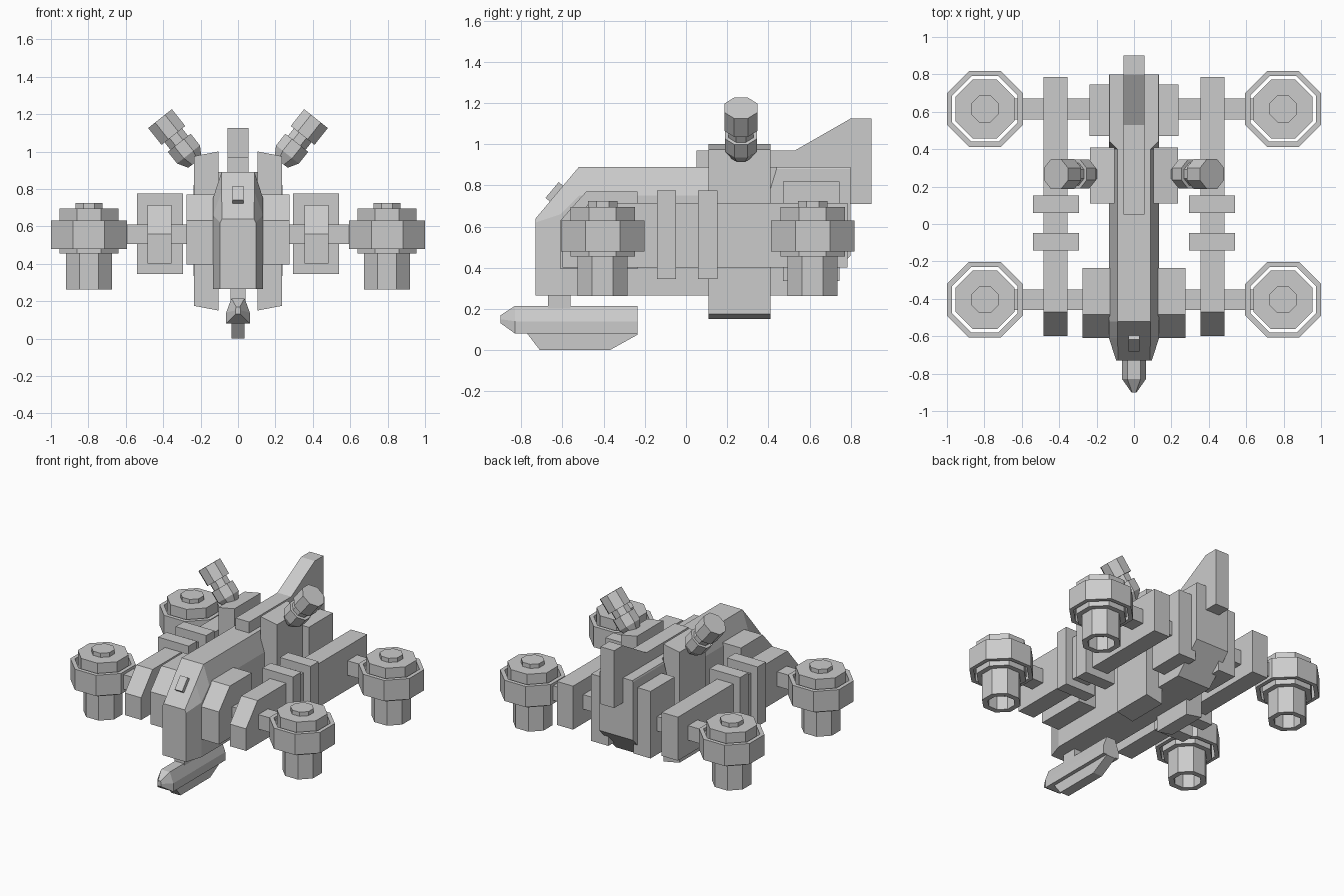
import bpy, bmesh, math
from mathutils import Matrix, Vector

if "Cube" in bpy.data.objects:
    bpy.data.objects.remove(bpy.data.objects["Cube"])

grey = bpy.data.materials.new("hull_grey")
grey.diffuse_color = (0.6, 0.6, 0.6, 1)
grey.use_nodes = True
grey.node_tree.nodes["Principled BSDF"].inputs["Base Color"].default_value = grey.diffuse_color


def make(name, verts, faces, matrix=None):
    bm = bmesh.new()
    vs = [bm.verts.new(v) for v in verts]
    for f in faces:
        bm.faces.new([vs[i] for i in f])
    bmesh.ops.recalc_face_normals(bm, faces=bm.faces[:])
    me = bpy.data.meshes.new(name)
    if matrix:
        bm.transform(matrix)
    bm.to_mesh(me)
    bm.free()
    me.materials.append(grey)
    ob = bpy.data.objects.new(name, me)
    bpy.context.collection.objects.link(ob)
    return ob


def loft(name, rings, caps=True, matrix=None):
    """Bridge equal-sized rings of points; without caps the loft closes on itself."""
    n, m = len(rings[0]), len(rings)
    faces = []
    for r in range(m - 1 if caps else m):
        a, b = r * n, (r + 1) % m * n
        faces += [(a + i, a + (i + 1) % n, b + (i + 1) % n, b + i) for i in range(n)]
    if caps:
        faces += [tuple(range(n)), tuple(range((m - 1) * n, m * n))]
    return make(name, [p for ring in rings for p in ring], faces, matrix)


def prism(name, pts, axis, a, b):
    """Extrude a yz profile along x, or an xz profile along y."""
    if axis == 'x':
        return loft(name, [[(t, u, v) for u, v in pts] for t in (a, b)])
    return loft(name, [[(u, t, v) for u, v in pts] for t in (a, b)])


def box(name, x0, x1, y0, y1, z0, z1):
    return prism(name, [(y0, z0), (y1, z0), (y1, z1), (y0, z1)], 'x', x0, x1)


def octagon(r, z):
    """Octagon with flats facing the axes; r is the distance to a flat."""
    R = r / math.cos(math.pi / 8)
    return [(R * math.cos(math.pi / 8 + i * math.pi / 4),
             R * math.sin(math.pi / 8 + i * math.pi / 4), z) for i in range(8)]


def turned(name, profile, matrix, caps=True):
    return loft(name, [octagon(r, z) for r, z in profile], caps, matrix)


# Main hull: y, half width, bottom, shoulder height, top half width, top
sections = [(-0.73, 0.095, 0.265, 0.62, 0.085, 0.64),
            (-0.61, 0.134, 0.265, 0.66, 0.088, 0.783),
            (-0.52, 0.134, 0.265, 0.75, 0.088, 0.89),
            (0.40, 0.134, 0.265, 0.75, 0.088, 0.89),
            (0.44, 0.134, 0.265, 0.88, 0.13, 0.89),
            (0.61, 0.134, 0.265, 0.88, 0.13, 0.89),
            (0.80, 0.134, 0.46, 0.88, 0.13, 0.89)]
loft("hull", [[(-h, y, zb), (h, y, zb), (h, y, zs), (t, y, zt), (-t, y, zt), (-h, y, zs)]
              for y, h, zb, zs, t, zt in sections])

# Spine and tail fin
prism("tail_fin", [(0.05, 0.85), (0.05, 0.97), (0.53, 0.97), (0.80, 1.125),
                   (0.90, 1.125), (0.90, 0.71), (0.78, 0.71), (0.78, 0.85)],
      'x', -0.055, 0.055)

# Small sensor block on the sloping nose
slope = math.atan2(0.25, 0.21)
sensor = box("nose_sensor", -0.03, 0.03, -0.05, 0.05, -0.03, 0.02)
sensor.data.transform(Matrix.Translation((0, -0.635, 0.765)) @ Matrix.Rotation(slope, 4, 'X'))

# Chin gun: post, housing, tapered muzzle and keel
box("gun_post", -0.04, 0.04, -0.67, -0.56, 0.20, 0.28)


def gun_section(y, w, t, z0, z1, z2):
    return [(-w, y, z0), (w, y, z0), (w, y, z1), (t, y, z2), (-t, y, z2), (-w, y, z1)]


loft("gun_housing", [gun_section(-0.90, 0.014, 0.010, 0.13, 0.15, 0.17),
                     gun_section(-0.83, 0.063, 0.035, 0.08, 0.14, 0.215),
                     gun_section(-0.235, 0.063, 0.035, 0.08, 0.14, 0.215)])
prism("gun_keel", [(-0.775, 0.085), (-0.71, 0.0), (-0.37, 0.0), (-0.235, 0.075), (-0.235, 0.085)],
      'x', -0.036, 0.036)

for s, side in ((1, "right"), (-1, "left")):
    # Armour plates clasping the middle of the hull
    prism(side + "_waist_plate", [(s * 0.105, 0.15), (s * 0.235, 0.175),
                                  (s * 0.235, 0.975), (s * 0.105, 1.0)], 'y', 0.11, 0.41)
    # Front and rear cheek blocks
    prism(side + "_front_cheek", [(-0.61, 0.395), (-0.61, 0.63), (-0.485, 0.77),
                                  (-0.235, 0.77), (-0.235, 0.395)], 'x', s * 0.10, s * 0.275)
    box(side + "_rear_cheek", s * 0.10, s * 0.238, 0.47, 0.745, 0.335, 0.82)
    # Long boom with a sloped front and two collars
    prism(side + "_boom", [(-0.60, 0.40), (-0.60, 0.56), (-0.47, 0.715),
                           (0.785, 0.715), (0.785, 0.40)], 'x', s * 0.355, s * 0.485)
    for y in (-0.095, 0.105):
        box(side + "_boom_collar", s * 0.295, s * 0.54, y - 0.047, y + 0.047, 0.345, 0.775)
    # Engine pods on cross bars
    for y, end in ((-0.405, "front"), (0.615, "rear")):
        tag = side + "_" + end
        box(tag + "_cross_bar", s * 0.10, s * 0.66, y - 0.055, y + 0.055, 0.505, 0.61)
        at = Matrix.Translation((s * 0.797, y, 0))
        turned(tag + "_engine_ring", [(0.203, 0.48), (0.203, 0.63), (0.175, 0.63), (0.175, 0.48)],
               at, caps=False)
        turned(tag + "_engine_core", [(0.157, 0.455), (0.157, 0.695)], at)
        turned(tag + "_engine_hub", [(0.072, 0.68), (0.072, 0.725)], at)
        turned(tag + "_engine_nozzle", [(0.085, 0.36), (0.085, 0.262), (0.122, 0.262), (0.122, 0.47)],
               at)
    # Angled shoulder launcher, turned about its own axis from tip to root
    axis = Vector((-0.62 * s, 0, -0.78)).normalized()
    rot = axis.to_track_quat('Z', 'Y').to_matrix().to_4x4()
    turned(side + "_launcher", [(0.081, 0), (0.081, 0.115), (0.06, 0.115), (0.06, 0.165),
                                (0.078, 0.165), (0.078, 0.245), (0.045, 0.30)],
           Matrix.Translation((s * 0.417, 0.267, 1.176)) @ rot)
